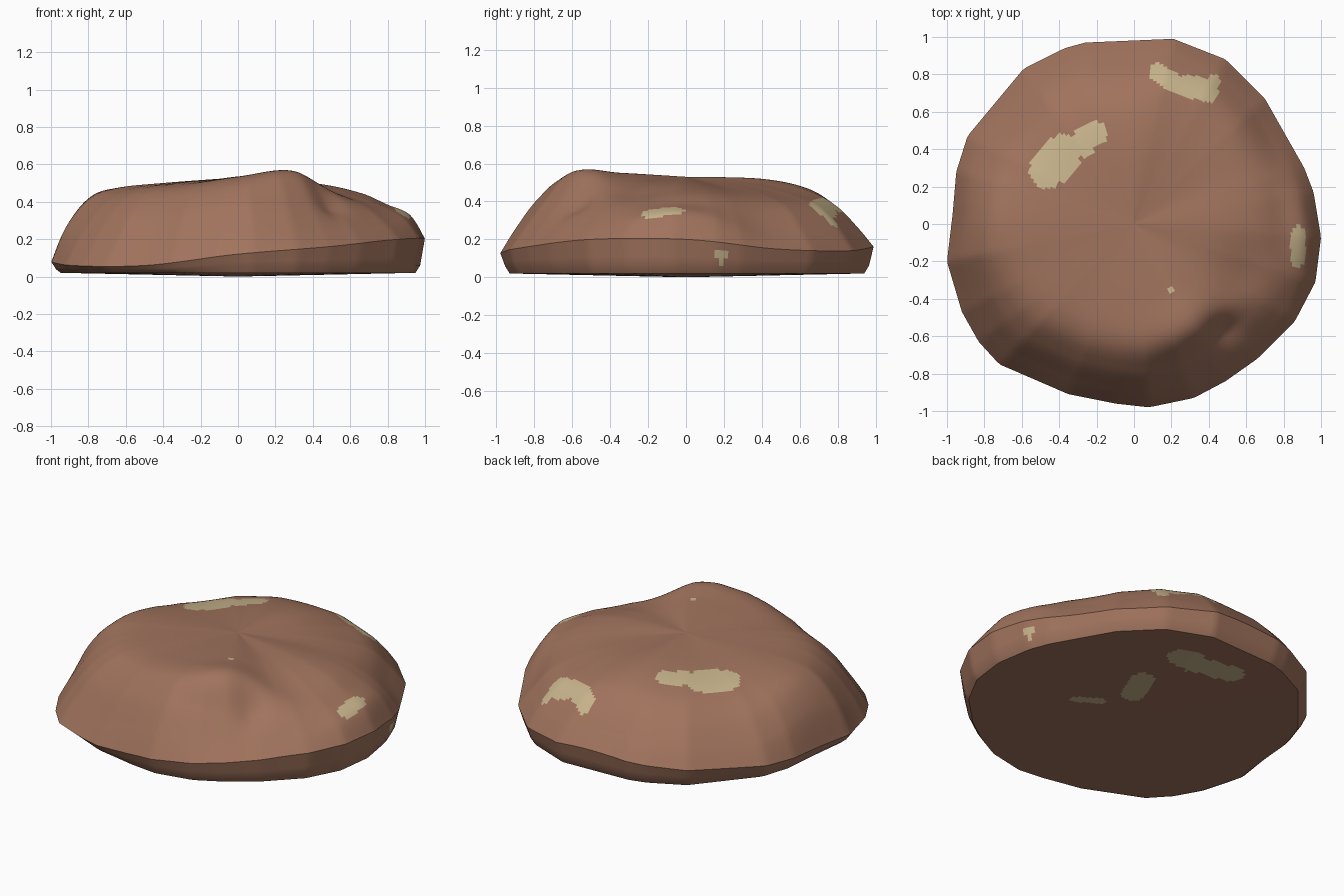
import bpy, bmesh, math
from mathutils import Vector

if "Cube" in bpy.data.objects:
    bpy.data.objects.remove(bpy.data.objects["Cube"])

def material(name, rgb):
    m = bpy.data.materials.new(name)
    m.diffuse_color = (*rgb, 1)
    m.use_nodes = True
    m.node_tree.nodes["Principled BSDF"].inputs["Base Color"].default_value = m.diffuse_color
    return m

brown = material("brown stone", (0.352, 0.171, 0.109))
tan = material("tan lichen", (0.578, 0.456, 0.262))

# Outline seen from above, counter-clockwise
OUTLINE = [Vector(p) for p in [
    (1.0, -.07), (.96, .17), (.91, .30), (.70, .67), (.49, .88), (.21, .99),
    (-.26, .97), (-.37, .94), (-.59, .83), (-.89, .47), (-.95, .28), (-.97, .05),
    (-1.0, -.20), (-.92, -.47), (-.83, -.63), (-.72, -.75), (-.35, -.91),
    (-.10, -.96), (.08, -.98), (.32, -.93), (.49, -.84), (.66, -.72),
    (.86, -.52), (.97, -.31)]]

# Radial stops and heights at each stop, every 30 degrees from +x
STOPS = [0, .4, .65, .8, .92, 1]
HEIGHTS = [
    (.53, .50, .45, .385, .33, .20), (.53, .48, .43, .36, .24, .15),
    (.53, .49, .43, .37, .25, .14), (.53, .52, .47, .38, .26, .17),
    (.53, .50, .45, .37, .25, .14), (.53, .49, .44, .36, .23, .11),
    (.53, .50, .475, .43, .29, .09), (.53, .50, .46, .36, .20, .06),
    (.53, .51, .47, .35, .18, .06), (.53, .535, .52, .41, .25, .12),
    (.53, .55, .555, .39, .25, .16), (.53, .50, .43, .37, .28, .20)]

# Lichen patches as capsules in plan: x1, y1, x2, y2, radius
TOP_SPOTS = [
    (-.46, .29, -.38, .38, .10), (-.30, .42, -.21, .48, .068),
    (.13, .81, .24, .74, .05), (.29, .74, .39, .71, .06), (.39, .73, .43, .77, .03),
    (.875, -.19, .88, -.05, .04), (.20, -.36, .20, -.361, .02)]
BOTTOM_SPOTS = [
    (.19, .66, .08, .65, .09), (.04, .66, -.14, .69, .08),
    (.21, .33, .15, .17, .07), (.36, -.09, .24, -.01, .03)]

def outline_radius(a):
    d = Vector((math.cos(a), math.sin(a)))
    for p, q in zip(OUTLINE, OUTLINE[1:] + OUTLINE[:1]):
        if p.cross(d) >= -1e-9 and d.cross(q) >= -1e-9 and d.dot(p) > 0:
            return p.cross(q - p) / d.cross(q - p)
    return 1

def cubic(p0, p1, p2, p3, f):
    return p1 + .5 * f * (p2 - p0 + f * (2*p0 - 5*p1 + 4*p2 - p3
                                         + f * (3*(p1 - p2) + p3 - p0)))

def along(vals, s):
    i = min(int(s), len(vals) - 2)
    get = lambda k: vals[max(0, min(len(vals) - 1, k))]
    return cubic(get(i-1), get(i), get(i+1), get(i+2), s - i)

def heights_at(a):
    u = a / (2 * math.pi) * 12
    i, f = int(u), u - int(u)
    rows = [HEIGHTS[(i + k) % 12] for k in (-1, 0, 1, 2)]
    return [cubic(*c, f) for c in zip(*rows)]

def in_spots(c, spots):
    p = c.to_2d()
    for x1, y1, x2, y2, r in spots:
        a, b = Vector((x1, y1)), Vector((x2, y2))
        f = max(0, min(1, (p - a).dot(b - a) / (b - a).length_squared))
        if (p - a - f * (b - a)).length < r:
            return True
    return False

# Stone body: rings from the crown, over the rim, to the underside
N, TOP, BASE = 240, 50, 36
bm = bmesh.new()
columns = []
crown = bm.verts.new((0, 0, .53))
foot = bm.verts.new((0, 0, 0))
for j in range(N):
    a = 2 * math.pi * j / N
    R, hs = outline_radius(a), heights_at(a)
    path = [(along(STOPS, 5*k/TOP), along(hs, 5*k/TOP)) for k in range(1, TOP + 1)]
    rim = max(.035, min(.06, hs[-1] * .5))
    path += [(1 - .025*k/3, hs[-1] + (rim - hs[-1])*k/3) for k in (1, 2, 3)]
    path += [(.95*(1 - k/BASE), .02*(1 - k/BASE)) for k in range(BASE)]
    col = []
    for k, (t, z) in enumerate(path):
        x, y = R*t*math.cos(a), R*t*math.sin(a)
        if k < TOP:  # notch beside the highest point
            z -= .05 * math.exp(-((x - .48)**2 + (y + .56)**2) / .008)
        col.append(bm.verts.new((x, y, z)))
    columns.append(col)
for j in range(N):
    c, d = columns[j], columns[(j + 1) % N]
    bm.faces.new((crown, c[0], d[0]))
    for k in range(len(c) - 1):
        bm.faces.new((c[k], c[k+1], d[k+1], d[k]))
    bm.faces.new((c[-1], foot, d[-1]))
bm.normal_update()

# Lichen colour by plan position, upper and lower side
for f in bm.faces:
    c = f.calc_center_median()
    below = f.normal.z < -.5
    side = (c - Vector((.95, .19, .11))).length < .04
    f.material_index = int(in_spots(c, BOTTOM_SPOTS if below else TOP_SPOTS) or side)

mesh = bpy.data.meshes.new("stone")
bm.to_mesh(mesh)
bm.free()
mesh.materials.append(brown)
mesh.materials.append(tan)
stone = bpy.data.objects.new("stone", mesh)
bpy.context.collection.objects.link(stone)
bpy.context.view_layer.objects.active = stone
stone.select_set(True)
bpy.ops.object.shade_smooth_by_angle(angle=math.radians(35))
